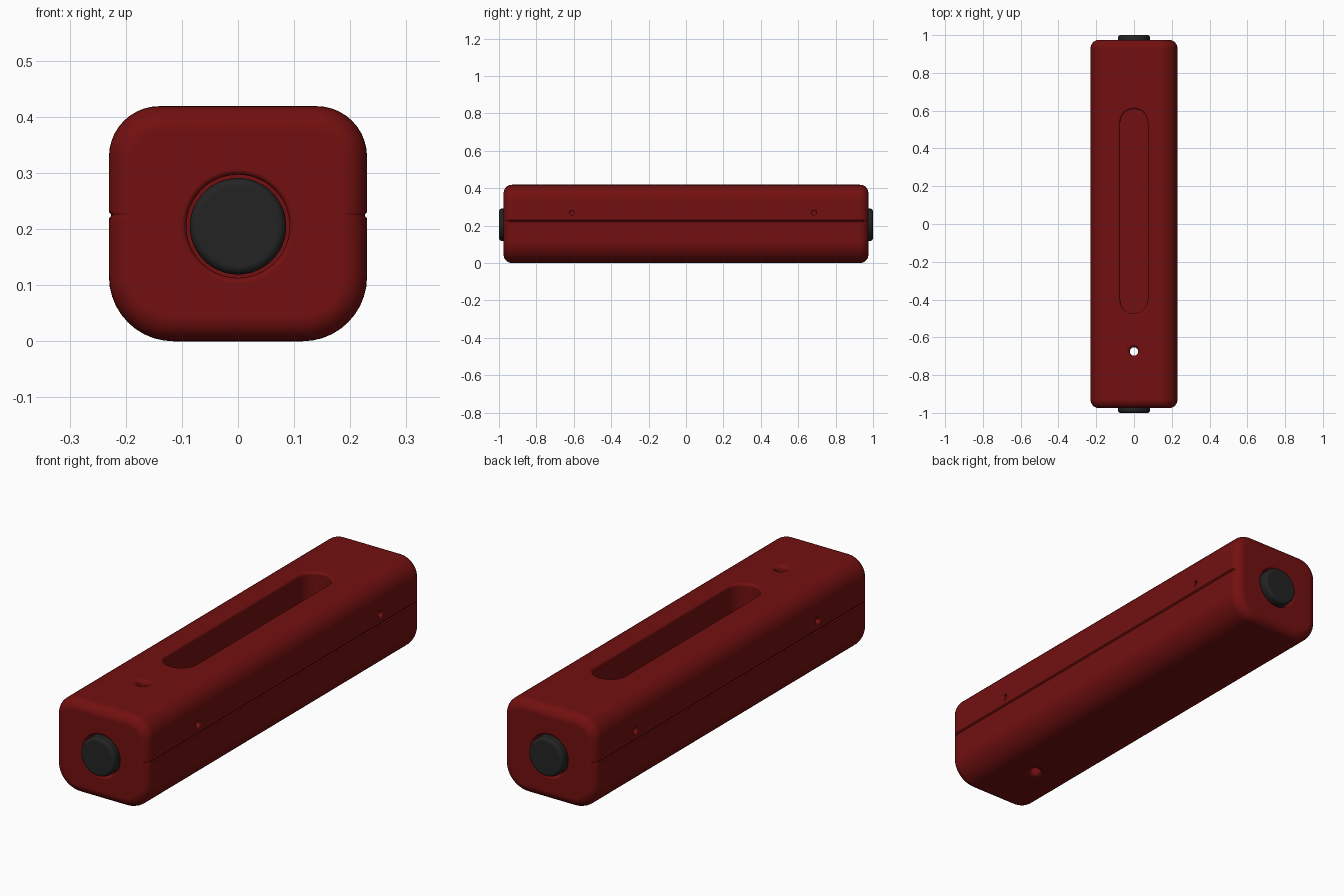
import bpy, bmesh, math
from mathutils import Matrix, Vector

if "Cube" in bpy.data.objects:
    bpy.data.objects.remove(bpy.data.objects["Cube"])


def material(name, col):
    m = bpy.data.materials.new(name)
    m.diffuse_color = (*col, 1)
    m.use_nodes = True
    m.node_tree.nodes["Principled BSDF"].inputs["Base Color"].default_value = m.diffuse_color
    return m


RED = material("dark red", (0.17, 0.005, 0.005))
BLACK = material("soft black", (0.017, 0.017, 0.017))


def arc(cx, cz, r, start, n):
    return [(cx + r * math.cos(math.radians(start + 90 * i / n)),
             cz + r * math.sin(math.radians(start + 90 * i / n))) for i in range(n + 1)]


def stadium(r, half, n=12):
    """Rounded slot outline in the XY plane; a circle when half is tiny."""
    if half == 0:
        return [(r * math.cos(math.tau * i / 48), r * math.sin(math.tau * i / 48)) for i in range(48)]
    pts = arc(0, half, r, 0, n) + arc(0, half, r, 90, n)[1:]
    return pts + [(-x, -y) for x, y in pts]


def loft(name, rings, matrix, mat):
    """Skin a stack of (outline, height) rings and cap both ends."""
    bm = bmesh.new()
    loops = [[bm.verts.new(matrix @ Vector((x, y, h))) for x, y in pts] for pts, h in rings]
    n = len(loops[0])
    for a, b in zip(loops, loops[1:]):
        for i in range(n):
            bm.faces.new((a[i], a[(i + 1) % n], b[(i + 1) % n], b[i]))
    bm.faces.new(loops[0])
    bm.faces.new(loops[-1])
    bmesh.ops.recalc_face_normals(bm, faces=bm.faces)
    me = bpy.data.meshes.new(name)
    bm.to_mesh(me)
    bm.free()
    me.materials.append(mat)
    ob = bpy.data.objects.new(name, me)
    bpy.context.collection.objects.link(ob)
    return ob


def flare(r, half, depth, lip):
    """Cutter rings: straight pocket with a rounded lip at height 0."""
    rings = [(stadium(r, half), -depth)]
    for i in range(6):
        a = math.radians(90 * i / 5)
        rings.append((stadium(r + lip * (1 - math.cos(a)), half), -lip + lip * math.sin(a)))
    rings.append((stadium(r + lip, half), 0.05))
    return rings


# Body: rounded section with a fine seam on both sides, rounded towards the ends
def section(d):
    rt, rb, w, top = 0.09 - d, 0.115 - d, 0.23 - d, 0.419 - d
    right = arc(w - rb, d + rb, rb, 270, 10)
    right += [(w, 0.219), (w - 0.004, 0.2235), (w - 0.004, 0.2255), (w, 0.23)]
    right += arc(w - rt, top - rt, rt, 0, 10)
    return right + [(-x, z) for x, z in reversed(right)]


R, L = 0.045, 0.975
half_rings = []
for i in range(9):
    a = math.radians(90 * i / 8)
    half_rings.append((section(R * (1 - math.sin(a))), L - R + R * math.cos(a)))
rings = half_rings + [(p, -h) for p, h in reversed(half_rings)]
swap = Matrix(((1, 0, 0, 0), (0, 0, 1, 0), (0, 1, 0, 0), (0, 0, 0, 1)))
body = loft("body", rings, swap, RED)

# Pockets cut into the body
T, Rot = Matrix.Translation, Matrix.Rotation
MID = 0.205
cutters = [loft("slot_cutter", flare(0.073, 0.469, 0.14, 0.012), T((0, 0.067, 0.419)), RED)]
cutters.append(loft("hole_cutter_top", flare(0.022, 0, 0.25, 0.02), T((0, -0.675, 0.419)), RED))
cutters.append(loft("hole_cutter_bottom", flare(0.0221, 0, 0.25, 0.02),
                    T((0, -0.675, 0)) @ Rot(math.pi, 4, 'X'), RED))
for s in (-1, 1):
    turn = Rot(-s * math.pi / 2, 4, 'X')
    cutters.append(loft("end_cutter", flare(0.092, 0, 0.05, 0.01), T((0, s * L, MID)) @ turn, RED))
    for y in (-0.61, 0.685):
        cutters.append(loft("pin_cutter", flare(0.012, 0, 0.04, 0.008),
                            T((s * 0.23, y, 0.268)) @ Rot(s * math.pi / 2, 4, 'Y'), RED))
for c in cutters:
    c.hide_render = True
    mod = body.modifiers.new("cut", 'BOOLEAN')
    mod.operation, mod.solver, mod.object = 'DIFFERENCE', 'EXACT', c
bpy.context.view_layer.objects.active = body
for mod in list(body.modifiers):
    bpy.ops.object.modifier_apply(modifier=mod.name)
for c in cutters:
    bpy.data.objects.remove(c)

# End buttons with rounded rims
parts = [body]
for s, name in ((-1, "front_button"), (1, "back_button")):
    rr = [(stadium(0.086, 0), -0.06)]
    for i in range(6):
        a = math.radians(90 * i / 5)
        rr.append((stadium(0.071 + 0.015 * math.cos(a), 0), 0.01 + 0.015 * math.sin(a)))
    parts.append(loft(name, rr, T((0, s * L, MID)) @ Rot(-s * math.pi / 2, 4, 'X'), BLACK))

for ob in parts:
    bpy.ops.object.select_all(action='DESELECT')
    ob.select_set(True)
    bpy.context.view_layer.objects.active = ob
    bpy.ops.object.shade_smooth_by_angle(angle=math.radians(35))
    wn = ob.modifiers.new("even_shading", 'WEIGHTED_NORMAL')
    wn.keep_sharp = True
